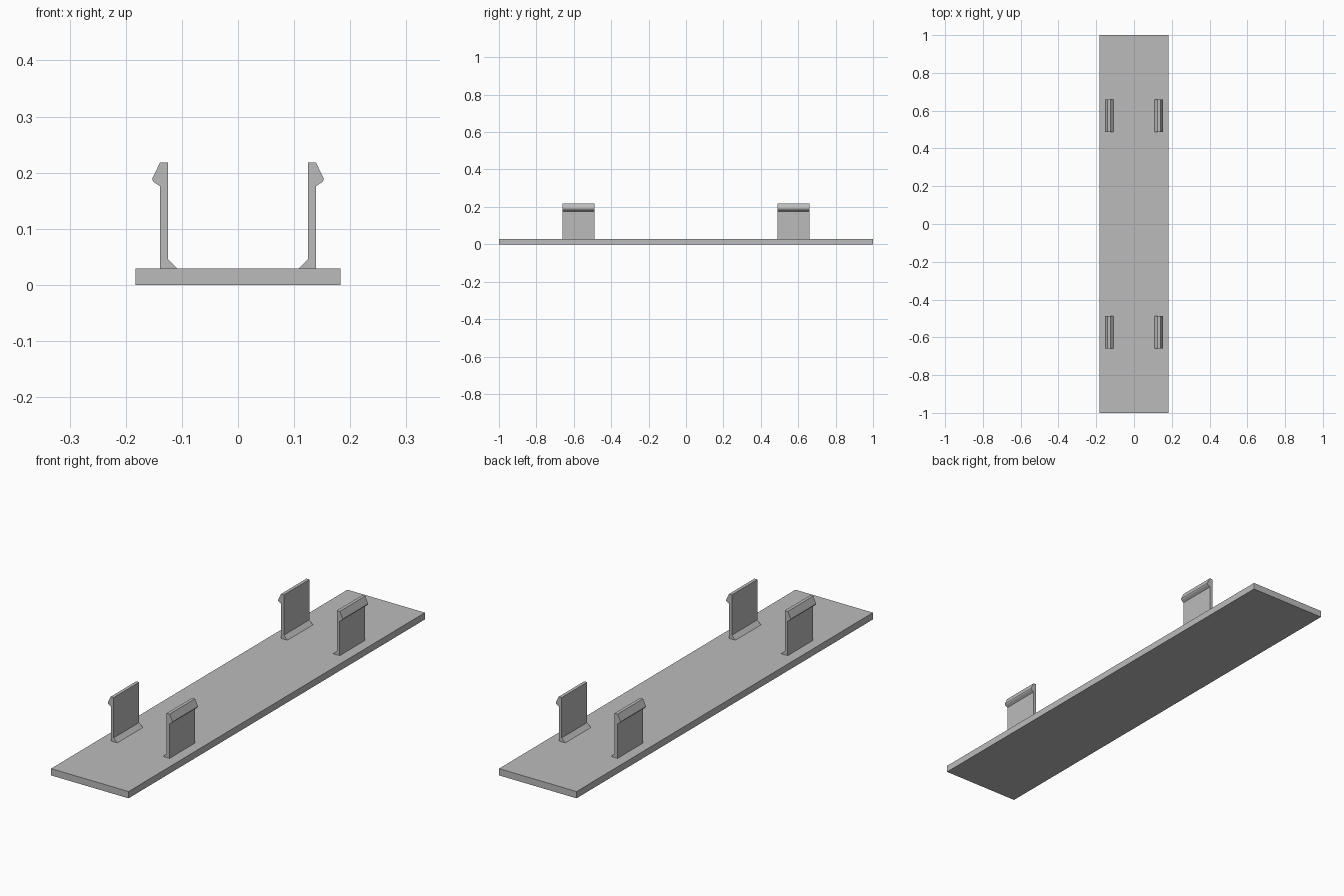
import bpy
import bmesh

cube = bpy.data.objects.get("Cube")
if cube:
    bpy.data.objects.remove(cube, do_unlink=True)

GREY = (0.5, 0.5, 0.5, 1.0)
grey = bpy.data.materials.new("plain_grey")
grey.use_nodes = True
grey.diffuse_color = GREY
grey.node_tree.nodes["Principled BSDF"].inputs["Base Color"].default_value = GREY


def extrude_profile(name, profile, y_start, y_end):
    """Sweep an (x, z) outline along y into a closed solid."""
    bm = bmesh.new()
    face = bm.faces.new([bm.verts.new((x, y_start, z)) for x, z in profile])
    result = bmesh.ops.extrude_face_region(bm, geom=[face])
    moved = [v for v in result["geom"] if isinstance(v, bmesh.types.BMVert)]
    bmesh.ops.translate(bm, verts=moved, vec=(0, y_end - y_start, 0))
    bmesh.ops.recalc_face_normals(bm, faces=bm.faces)
    mesh = bpy.data.meshes.new(name)
    bm.to_mesh(mesh)
    bm.free()
    mesh.materials.append(grey)
    obj = bpy.data.objects.new(name, mesh)
    bpy.context.collection.objects.link(obj)
    return obj


# Flat base plate
HALF_WIDTH, THICKNESS = 0.183, 0.029
extrude_profile("base_plate",
                [(-HALF_WIDTH, 0), (HALF_WIDTH, 0),
                 (HALF_WIDTH, THICKNESS), (-HALF_WIDTH, THICKNESS)], -1, 1)

# Snap clip outline: braced foot inside, hooked barb outside
clip = [(0.108, THICKNESS), (0.139, THICKNESS), (0.139, 0.176),
        (0.151, 0.184), (0.153, 0.189), (0.139, 0.218),
        (0.125, 0.218), (0.125, 0.046)]

# Four clips, mirrored left to right and repeated front and back
CLIP_Y, CLIP_HALF = 0.574, 0.086
for end, y in (("front", -CLIP_Y), ("back", CLIP_Y)):
    for side, sign in (("left", 1), ("right", -1)):
        extrude_profile(f"{end}_{side}_clip", [(sign * x, z) for x, z in clip],
                        y - CLIP_HALF, y + CLIP_HALF)
